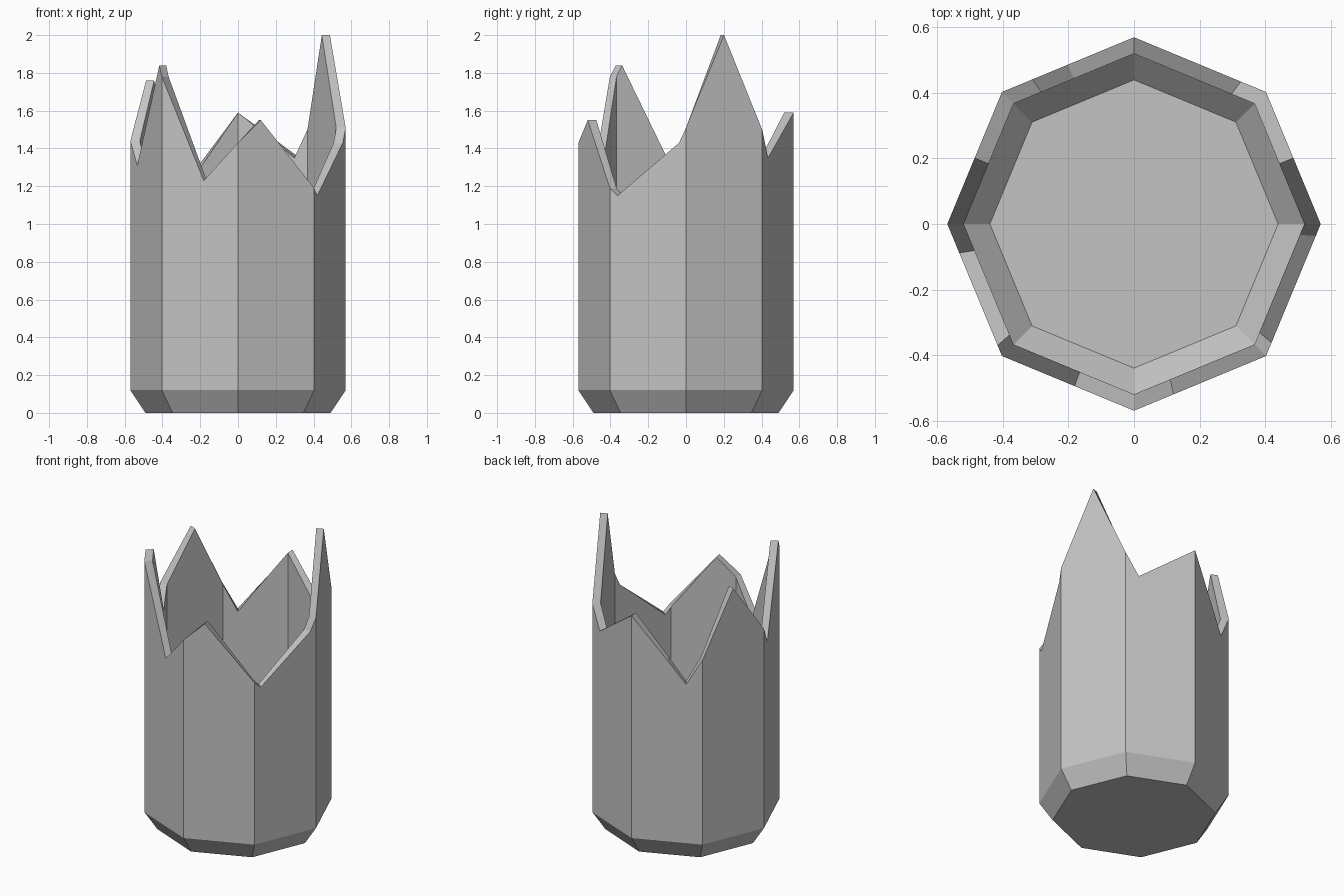
import bpy
import math

cube = bpy.data.objects.get("Cube")
if cube:
    bpy.data.objects.remove(cube, do_unlink=True)

# Grey body colour
grey = bpy.data.materials.new("grey")
grey.use_nodes = True
colour = (0.55, 0.55, 0.55, 1)
grey.diffuse_color = colour
grey.node_tree.nodes["Principled BSDF"].inputs["Base Color"].default_value = colour

# Jagged rim: (position around the octagon in sides, height)
RIM = [(0, 1.51), (0.5, 2.0), (1, 1.5), (1.19, 1.35), (2, 1.59),
       (2.5, 1.32), (2.77, 1.17), (3, 1.34), (3.5, 1.76), (4, 1.44),
       (4.22, 1.31), (4.92, 1.84), (5, 1.78), (5.55, 1.23), (6, 1.43),
       (6.3, 1.55), (7, 1.19), (7.1, 1.15), (7.91, 1.43)]
SIDES = 8


def corner(i):
    a = math.tau * i / SIDES
    return math.cos(a), math.sin(a)


def on_octagon(u, radius):
    i = math.floor(u)
    t = u - i
    (ax, ay), (bx, by) = corner(i), corner(i + 1)
    return radius * (ax + (bx - ax) * t), radius * (ay + (by - ay) * t)


# Rings from outer base, up over the broken rim, down to the inner floor
RINGS = [(0.49, 0.0), (0.57, 0.12), (0.57, None),
         (0.52, None), (0.52, 0.13), (0.44, 0.05)]
n = len(RIM)
verts, faces = [], []
for radius, height in RINGS:
    for u, top in RIM:
        x, y = on_octagon(u, radius)
        verts.append((x, y, top if height is None else height))

for r in range(len(RINGS) - 1):
    for i in range(n):
        j = (i + 1) % n
        a, b = r * n, (r + 1) * n
        faces.append((a + i, a + j, b + j, b + i))

# Underside and inner floor
last = (len(RINGS) - 1) * n
faces.append(tuple(reversed(range(n))))
faces.append(tuple(range(last, last + n)))

mesh = bpy.data.meshes.new("broken_vessel")
mesh.from_pydata(verts, [], faces)
mesh.materials.append(grey)
mesh.update()
vessel = bpy.data.objects.new("broken_vessel", mesh)
bpy.context.collection.objects.link(vessel)
